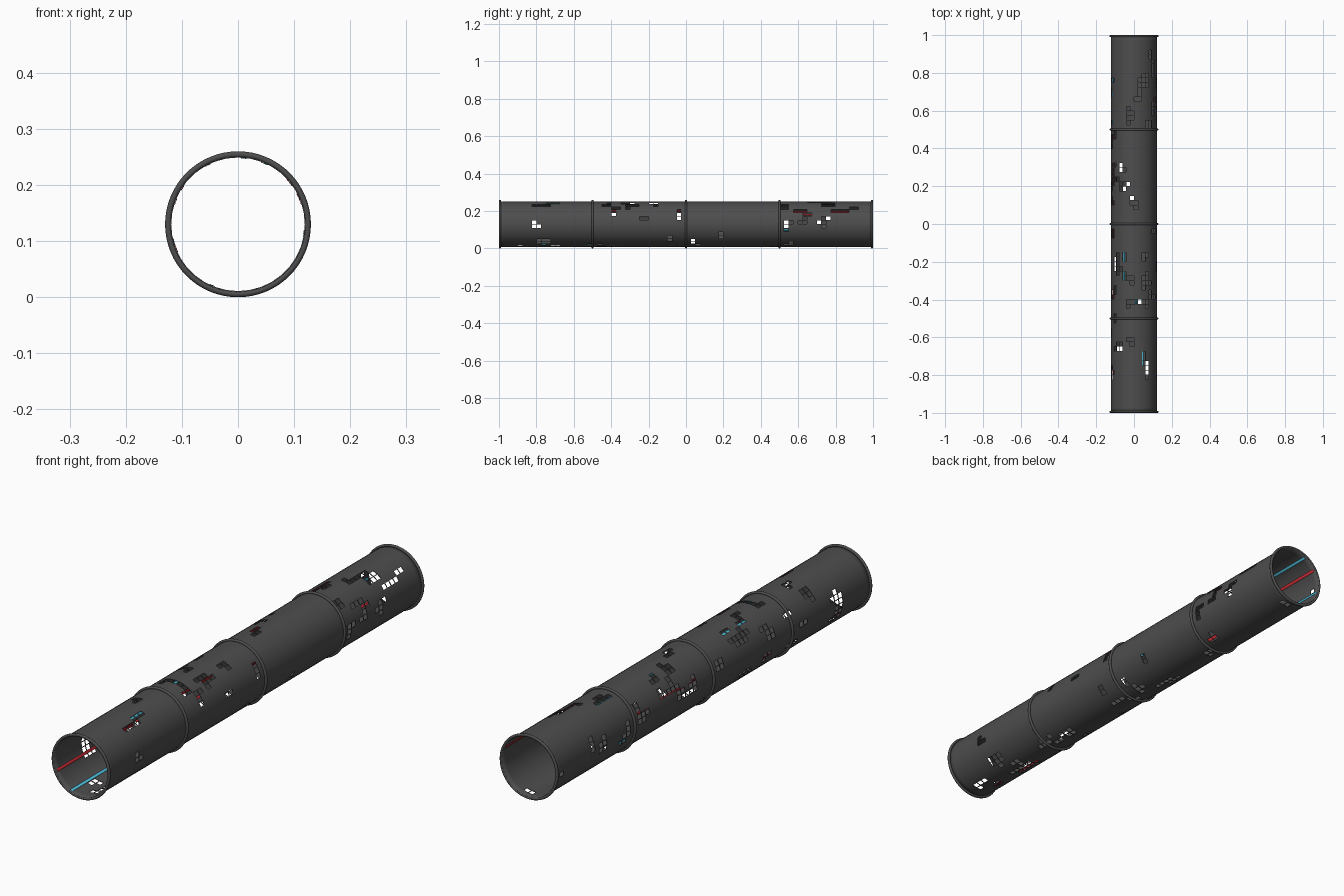
import bpy, bmesh, math, random

if "Cube" in bpy.data.objects:
    bpy.data.objects.remove(bpy.data.objects["Cube"])

random.seed(7)
CZ = 0.13            # height of the tube axis
R = 0.122            # outer wall radius
SEG, ROWS = 36, 80   # panels around and along


def material(name, col):
    m = bpy.data.materials.new(name)
    m.diffuse_color = (*col, 1)
    m.use_nodes = True
    m.node_tree.nodes["Principled BSDF"].inputs["Base Color"].default_value = m.diffuse_color
    return m


DARK = material("dark_grey", (0.075, 0.075, 0.075))
RED = material("red", (0.5, 0.02, 0.03))
BLUE = material("blue", (0.06, 0.42, 0.58))


def add_object(name, bm, mat):
    me = bpy.data.meshes.new(name)
    bm.normal_update()
    bm.to_mesh(me)
    bm.free()
    ob = bpy.data.objects.new(name, me)
    bpy.context.collection.objects.link(ob)
    me.materials.append(mat)
    bpy.ops.object.select_all(action='DESELECT')
    ob.select_set(True)
    bpy.context.view_layer.objects.active = ob
    return ob


def point(r, a, y):
    return (r * math.cos(a), y, CZ + r * math.sin(a))


# Perforation pattern: small clusters made by short random walks
holes = set()
for _ in range(85):
    i, j = random.randrange(SEG), random.randrange(1, ROWS - 1)
    for _ in range(random.randint(2, 8)):
        if j % 20 not in (0, 19) or random.random() < 0.4:
            holes.add((i, j))
        if random.random() < 0.6:
            j = min(ROWS - 2, max(1, j + random.choice((-1, 1))))
        else:
            i = (i + random.choice((-1, 1))) % SEG

# Tube wall: panel grid, chosen panels inset and opened
bm = bmesh.new()
grid = [[bm.verts.new(point(R, 2 * math.pi * i / SEG, -0.998 + 1.996 * j / ROWS))
         for i in range(SEG)] for j in range(ROWS + 1)]
opened = []
for j in range(ROWS):
    for i in range(SEG):
        k = (i + 1) % SEG
        f = bm.faces.new((grid[j][i], grid[j + 1][i], grid[j + 1][k], grid[j][k]))
        if (i, j) in holes:
            opened.append(f)
bm.normal_update()
bmesh.ops.inset_individual(bm, faces=opened, thickness=0.0015)
bmesh.ops.delete(bm, geom=opened, context='FACES')
wall = add_object("tube_wall", bm, DARK)
sol = wall.modifiers.new("thickness", 'SOLIDIFY')
sol.thickness = 0.003
sol.offset = -1
bpy.ops.object.shade_smooth_by_angle(angle=math.radians(35))

# Round hoops at the ends and section joints
for n, y in enumerate((-0.9945, -0.5, 0, 0.5, 0.9945)):
    bpy.ops.mesh.primitive_torus_add(
        major_segments=64, minor_segments=12, major_radius=0.1245,
        minor_radius=0.0055, location=(0, y, CZ), rotation=(math.pi / 2, 0, 0))
    hoop = bpy.context.object
    hoop.name = f"hoop_{n + 1}"
    hoop.data.materials.append(DARK)
    bpy.ops.object.shade_smooth_by_angle(angle=math.radians(40))


# Coloured light strips lying just inside the wall
def strip(name, angle, y0, y1, mat, width=0.011):
    bm = bmesh.new()
    a, half, n = math.radians(angle), width / 2 / R, 3
    rows = [[bm.verts.new(point(0.1185, a - half + 2 * half * t / n, y))
             for t in range(n + 1)] for y in (y0, y1)]
    for t in range(n):
        bm.faces.new((rows[0][t], rows[1][t], rows[1][t + 1], rows[0][t + 1]))
    ob = add_object(name, bm, mat)
    s = ob.modifiers.new("thickness", 'SOLIDIFY')
    s.thickness = 0.001
    bpy.ops.object.shade_smooth_by_angle(angle=math.radians(35))


layout = [  # start of section, red angles, blue angles
    (-1.0, (202, 40), (247, 67)),
    (-0.5, (38, 200), (85, 117)),
    (0.0, (20, 160), (66, 352)),
    (0.5, (147, 25), (117, 195)),
]
for s, (y, reds, blues) in enumerate(layout):
    for mat, label, angles in ((RED, "red", reds), (BLUE, "blue", blues)):
        for k, ang in enumerate(angles):
            strip(f"{label}_strip_{s + 1}_{k + 1}", ang, y + 0.01, y + 0.49, mat)
